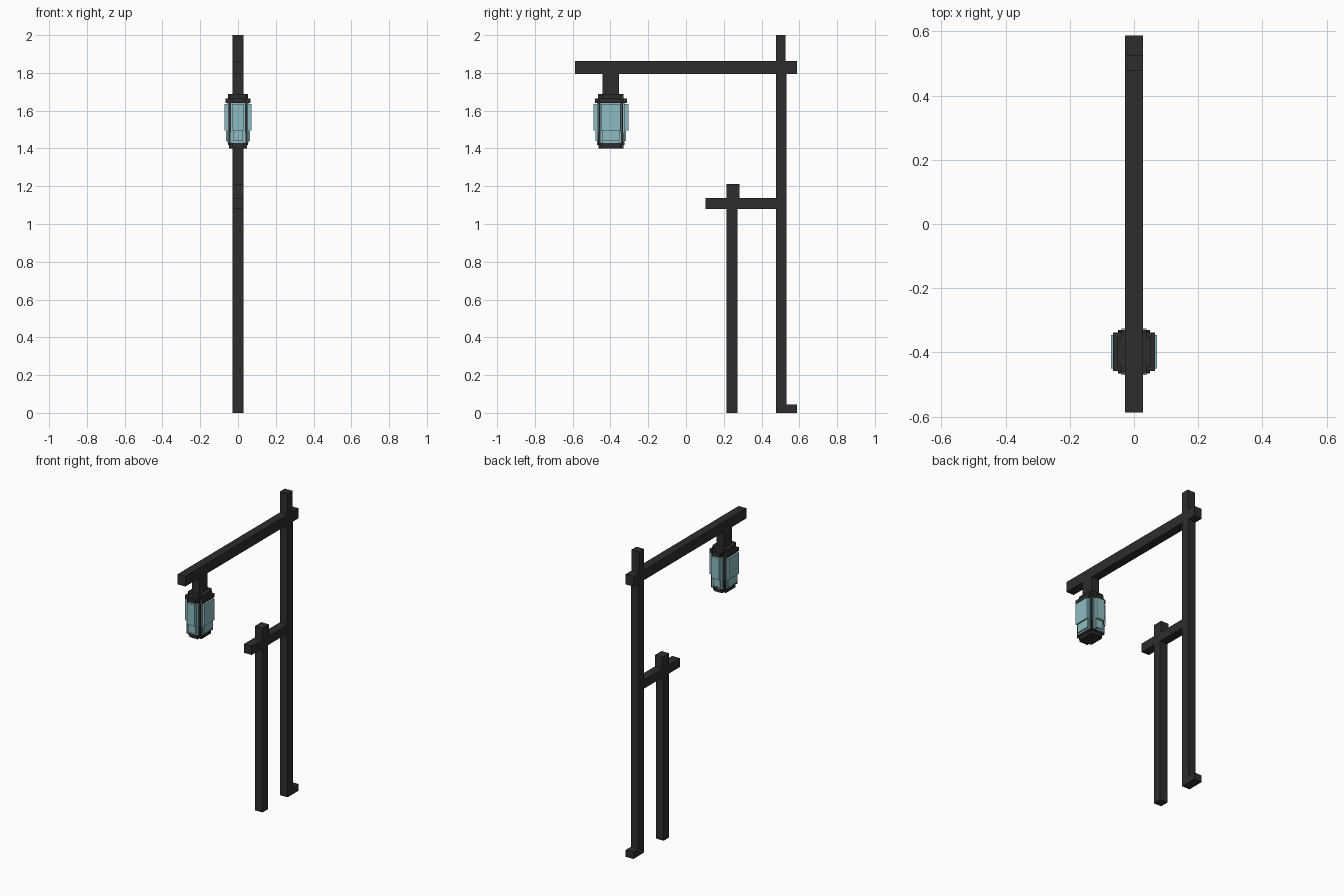
import bpy
import bmesh

if "Cube" in bpy.data.objects:
    bpy.data.objects.remove(bpy.data.objects["Cube"])


def material(name, rgb):
    m = bpy.data.materials.new(name)
    m.use_nodes = True
    col = (*rgb, 1.0)
    m.diffuse_color = col
    m.node_tree.nodes["Principled BSDF"].inputs["Base Color"].default_value = col
    return m


DARK = material("dark iron", (0.026, 0.026, 0.026))
GLASS = material("pale blue glass", (0.27, 0.50, 0.54))


def boxes(name, mat, *ranges):
    """One object from boxes given as (x0, x1, y0, y1, z0, z1)."""
    bm = bmesh.new()
    for x0, x1, y0, y1, z0, z1 in ranges:
        for v in bmesh.ops.create_cube(bm, size=1)["verts"]:
            v.co.x = x0 if v.co.x < 0 else x1
            v.co.y = y0 if v.co.y < 0 else y1
            v.co.z = z0 if v.co.z < 0 else z1
    me = bpy.data.meshes.new(name)
    bm.to_mesh(me)
    bm.free()
    me.materials.append(mat)
    ob = bpy.data.objects.new(name, me)
    bpy.context.collection.objects.link(ob)
    return ob


W = 0.028     # half width of all the timbers
LY = -0.398   # lantern centre


def beam(name, y0, y1, z0, z1):
    return boxes(name, DARK, (-W, W, y0, y1, z0, z1))


# Frame
beam("tall_post", 0.476, 0.533, 0, 1.795)
beam("tall_post_tip", 0.476, 0.527, 1.862, 2.0)
beam("post_foot", 0.533, 0.588, 0, 0.045)
beam("top_arm", -0.588, 0.588, 1.795, 1.862)
beam("short_post", 0.215, 0.273, 0, 1.08)
beam("short_post_tip", 0.215, 0.283, 1.138, 1.213)
beam("cross_arm", 0.103, 0.476, 1.08, 1.138)
beam("lantern_hanger", LY - 0.043, LY + 0.043, 1.688, 1.795)


def tier(hx, hy, z0, z1):
    """Box range centred on the lantern axis."""
    return (-hx, hx, LY - hy, LY + hy, z0, z1)


# Stepped cap, made of crossed slabs
boxes("lantern_cap", DARK,
      tier(0.053, 0.046, 1.64, 1.688), tier(0.039, 0.068, 1.64, 1.688),
      tier(0.065, 0.060, 1.64, 1.665), tier(0.028, 0.085, 1.64, 1.665))

# Glass body with raised panels on its four sides
boxes("lantern_glass", GLASS,
      tier(0.055, 0.055, 1.43, 1.64), tier(0.039, 0.072, 1.43, 1.64))
boxes("side_panels", GLASS,
      tier(0.072, 0.052, 1.495, 1.635), tier(0.063, 0.046, 1.44, 1.495))
boxes("front_back_panels", GLASS,
      tier(0.028, 0.093, 1.495, 1.635), tier(0.026, 0.080, 1.44, 1.495))

# Corner ribs rising from the base
ribs = []
for sx in (-1, 1):
    for sy in (-1, 1):
        x, y = sx * 0.043, LY + sy * 0.060
        ribs.append((x - 0.007, x + 0.007, y - 0.008, y + 0.008, 1.42, 1.485))
        ribs.append((x - 0.006, x + 0.006, y - 0.004, y + 0.004, 1.485, 1.64))
boxes("corner_ribs", DARK, *ribs)

# Stepped base
boxes("lantern_base", DARK,
      tier(0.047, 0.050, 1.40, 1.435), tier(0.030, 0.066, 1.40, 1.435),
      tier(0.053, 0.040, 1.418, 1.442), tier(0.022, 0.072, 1.418, 1.442))
